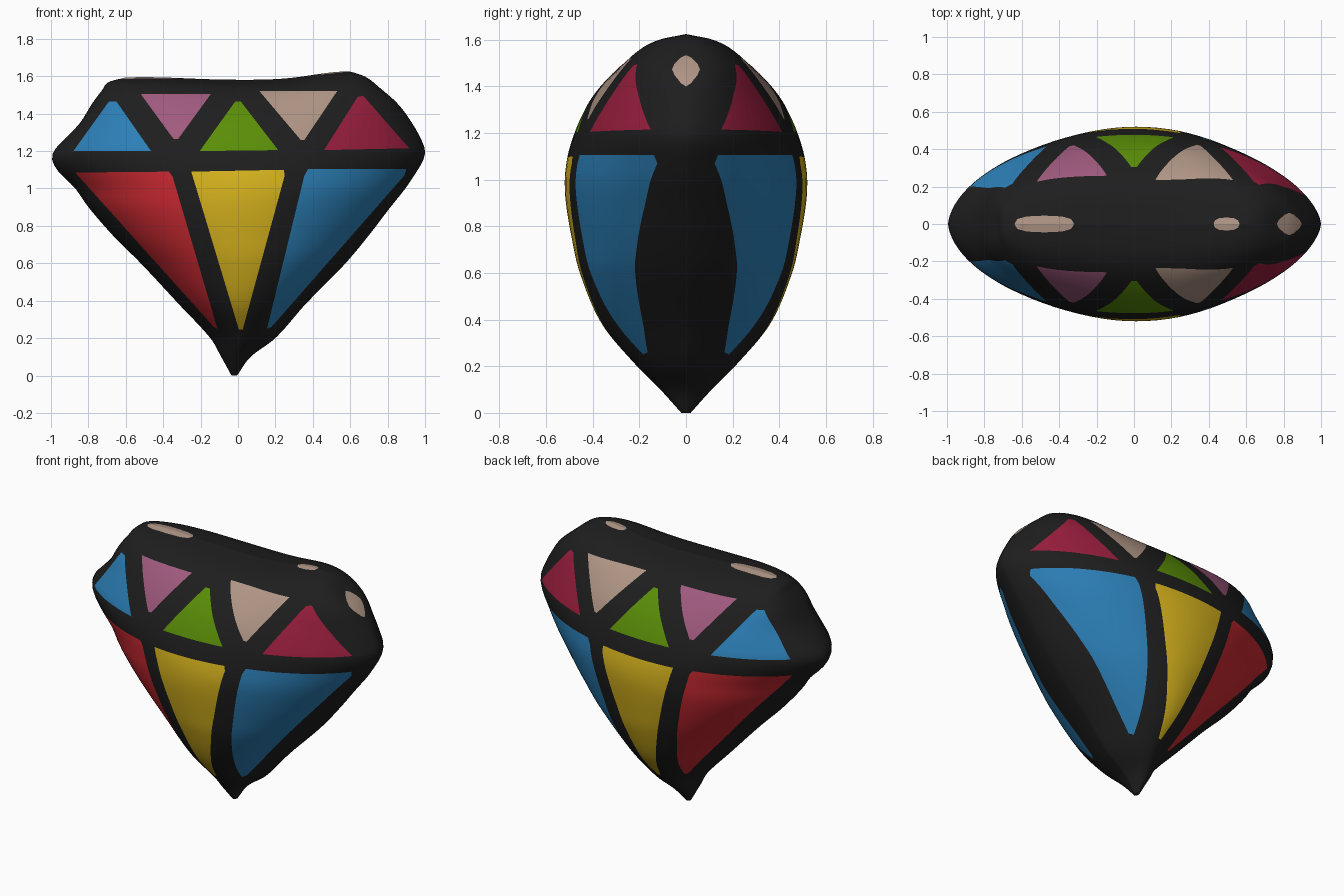
import bpy, bmesh, math
from mathutils import Vector

if "Cube" in bpy.data.objects:
    bpy.data.objects.remove(bpy.data.objects["Cube"])


def make_material(name, hex_code):
    """Flat material from an sRGB hex code, stored as linear values."""
    srgb = [int(hex_code[i:i + 2], 16) / 255 for i in (0, 2, 4)]
    rgb = [((c + 0.055) / 1.055) ** 2.4 if c > 0.04 else c / 12.92 for c in srgb]
    mat = bpy.data.materials.new(name)
    mat.use_nodes = True
    mat.diffuse_color = (*rgb, 1)
    node = next(n for n in mat.node_tree.nodes if n.type == 'BSDF_PRINCIPLED')
    node.inputs["Base Color"].default_value = (*rgb, 1)
    node.inputs["Roughness"].default_value = 0.8
    return mat


COLOURS = {
    "black": "1E1E1E", "blue": "2C80B8", "pink": "A05A7E", "green": "5A8E08",
    "tan": "B09686", "crimson": "9A1E3E", "red": "CC2A32", "yellow": "DAB61E",
}

# Body profile: height, left edge, right edge, half depth, left and right exponents
PROFILE = [
    (0.00, -.035, -.005, .02, .80, .80), (0.10, -.09, .068, .11, .80, .80),
    (0.20, -.148, .20, .21, .85, .85), (0.38, -.315, .36, .36, .72, .72),
    (0.60, -.52, .575, .455, .65, .65), (0.75, -.67, .70, .49, .62, .62),
    (0.90, -.80, .815, .515, .62, .62), (1.00, -.87, .895, .52, .64, .64),
    (1.09, -.96, .955, .51, .64, .64), (1.15, -.993, .99, .495, .60, .63),
    (1.20, -.985, 1.0, .478, .55, .62), (1.25, -.94, .985, .458, .50, .62),
    (1.35, -.845, .93, .405, .40, .55), (1.45, -.78, .85, .32, .30, .38),
    (1.52, -.725, .75, .235, .26, .28), (1.56, -.69, .68, .14, .26, .28),
    (1.58, -.60, .60, .0, .26, .28),
]
TOP = PROFILE[-1][0]


def sample(z):
    """Smooth interpolation of the profile at height z."""
    last = len(PROFILE) - 1
    i = max(k for k in range(last) if PROFILE[k][0] <= z)
    a, b = PROFILE[i], PROFILE[i + 1]
    before, after = PROFILE[max(i - 1, 0)], PROFILE[min(i + 2, last)]
    h = b[0] - a[0]
    t = (z - a[0]) / h
    out = []
    for c in range(1, 6):
        ma = (b[c] - before[c]) / (b[0] - before[0]) * h
        mb = (after[c] - a[c]) / (after[0] - a[0]) * h
        out.append((2 * t**3 - 3 * t**2 + 1) * a[c] + (t**3 - 2 * t**2 + t) * ma
                   + (3 * t**2 - 2 * t**3) * b[c] + (t**3 - t**2) * mb)
    return out


def crown_lift(x, z):
    """Uneven swelling of the top edge."""
    w = min(max((z - 1.3) / (TOP - 1.3), 0), 1)
    humps = (.045 * math.exp(-((x - .58) / .25) ** 2)
             + .015 * math.exp(-((x + .5) / .3) ** 2))
    return w * w * (3 - 2 * w) * humps


def signed_power(value, power):
    return math.copysign(abs(value) ** power, value)


# Puffy gem body lofted from lens-shaped rings
RINGS, SEGMENTS = 72, 96
bm = bmesh.new()
rings = []
for i in range(RINGS + 1):
    z = TOP * (1 - math.cos(math.pi * i / RINGS)) / 2
    left, right, depth, left_power, right_power = sample(min(z, TOP))
    ring = []
    for s in range(SEGMENTS):
        angle = 2 * math.pi * s / SEGMENTS
        u = math.cos(angle)
        x = (left + right) / 2 + (right - left) / 2 * u
        power = right_power if u > 0 else left_power
        y = max(depth, 0) * signed_power(math.sin(angle), 2 * power)
        ring.append(bm.verts.new((x, y, z + crown_lift(x, z))))
    rings.append(ring)
for low, high in zip(rings, rings[1:]):
    for s in range(SEGMENTS):
        n = (s + 1) % SEGMENTS
        bm.faces.new((low[s], low[n], high[n], high[s]))
bm.faces.new(rings[0][::-1])
bmesh.ops.remove_doubles(bm, verts=bm.verts[:], dist=0.0004)


def paint(colour, outline, axis=2, floor=-1):
    """Cut a convex outline through the body along x-z or x-y and colour it."""
    def overlaps(face):
        for c, k in ((0, 0), (axis, 1)):
            values = [v.co[c] for v in face.verts]
            if max(values) < min(p[k] for p in outline) - .01:
                return False
            if min(values) > max(p[k] for p in outline) + .01:
                return False
        return face.calc_center_median().z > floor

    mid = Vector((sum(p[0] for p in outline), sum(p[1] for p in outline))) / len(outline)
    planes = []
    for p, q in zip(outline, outline[1:] + outline[:1]):
        normal = Vector((q[1] - p[1], p[0] - q[0])).normalized()
        if normal.dot(mid - Vector(p)) > 0:
            normal = -normal
        point, direction = Vector((0, 0, 0)), Vector((0, 0, 0))
        point[0], point[axis] = p
        direction[0], direction[axis] = normal
        planes.append((point, direction))
        faces = [f for f in bm.faces if overlaps(f)]
        edges = {e for f in faces for e in f.edges}
        verts = {v for f in faces for v in f.verts}
        bmesh.ops.bisect_plane(bm, geom=list(verts) + list(edges) + faces,
                               dist=1e-5, plane_co=point, plane_no=direction)
    for face in bm.faces:
        centre = face.calc_center_median()
        if centre.z > floor and all((centre - p).dot(d) < 0 for p, d in planes):
            face.material_index = list(COLOURS).index(colour)


def oval(x, half_x, half_y, power):
    """Superellipse outline: low power is boxy, high power is diamond-like."""
    return [(x + half_x * signed_power(math.cos(math.tau * k / 12), power),
             half_y * signed_power(math.sin(math.tau * k / 12), power))
            for k in range(12)]


# Upper facets, on front and back alike
paint("blue", [(-.88, 1.2), (-.465, 1.2), (-.65, 1.465), (-.69, 1.465)])
paint("pink", [(-.52, 1.505), (-.145, 1.505), (-.32, 1.265), (-.345, 1.265)])
paint("green", [(-.205, 1.2), (.215, 1.205), (.015, 1.465), (-.015, 1.465)])
paint("tan", [(.115, 1.52), (.53, 1.52), (.355, 1.26), (.335, 1.26)])
paint("crimson", [(.46, 1.205), (.915, 1.215), (.67, 1.495), (.64, 1.49)])

# Lower facets
paint("red", [(-.87, 1.085), (-.37, 1.09), (-.35, 1.065), (-.11, .25), (-.13, .26)])
paint("yellow", [(-.25, 1.09), (.245, 1.1), (.25, 1.07), (.025, .245), (.005, .245)])
paint("blue", [(.375, 1.105), (.9, 1.105), (.89, 1.07), (.18, .26), (.155, .25), (.355, 1.07)])

# Pale spots along the crown
paint("tan", oval(-.48, .16, .045, .75), axis=1, floor=1.3)
paint("tan", oval(.495, .07, .035, .85), axis=1, floor=1.3)
paint("tan", oval(.83, .067, .06, 1.4), axis=1, floor=1.3)

bmesh.ops.recalc_face_normals(bm, faces=bm.faces[:])
for face in bm.faces:
    face.smooth = True
mesh = bpy.data.meshes.new("gem_body")
bm.to_mesh(mesh)
bm.free()
for name, code in COLOURS.items():
    mesh.materials.append(make_material(name, code))
gem = bpy.data.objects.new("gem_body", mesh)
bpy.context.collection.objects.link(gem)
